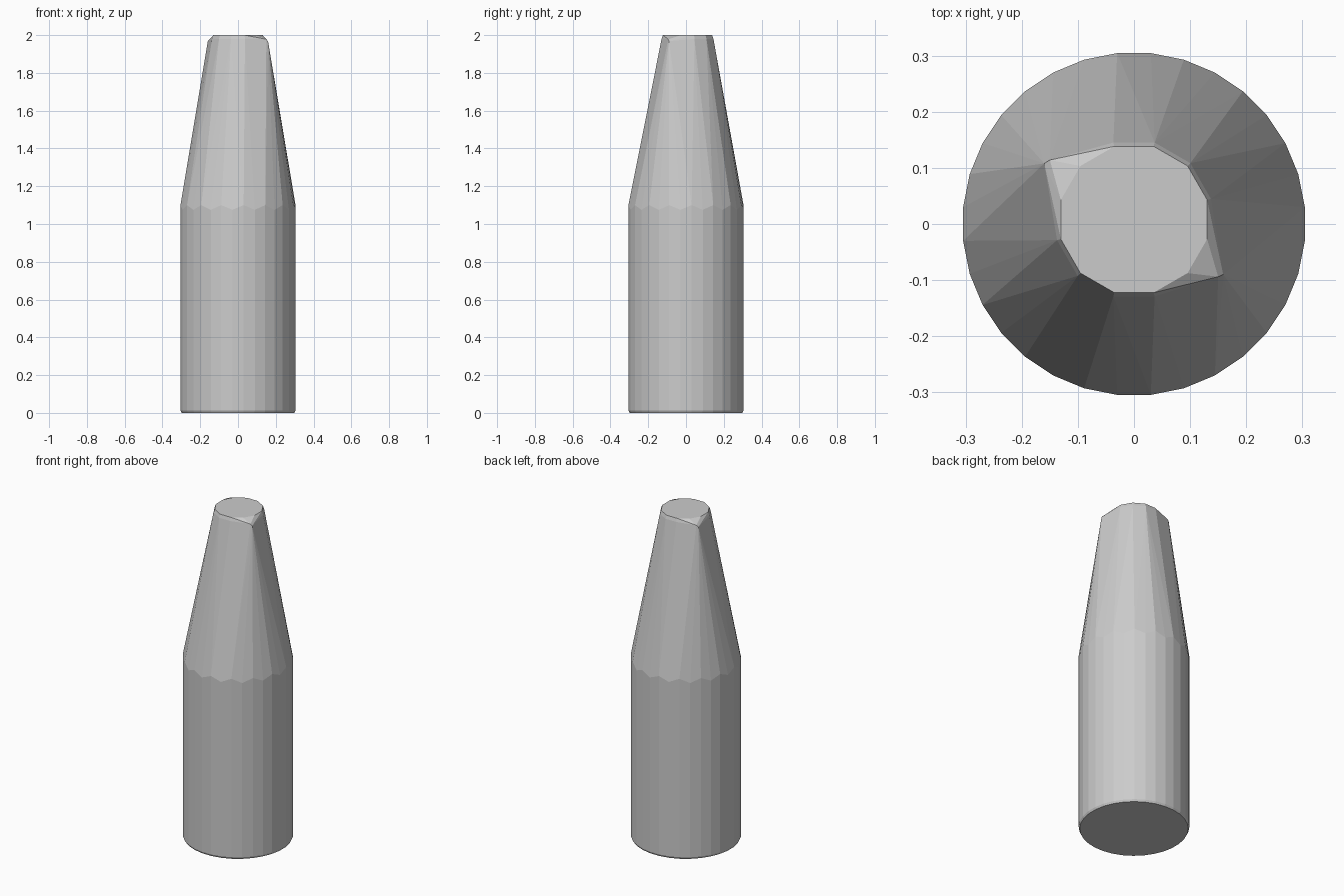
import bpy, bmesh
from math import sin, cos, pi

if "Cube" in bpy.data.objects:
    bpy.data.objects.remove(bpy.data.objects["Cube"])


def ring(bm, sides, radius, z, cy=0.0, drop=0.0):
    """Ring of points with flats facing the axes; every other point may sit lower."""
    for i in range(sides):
        a = (i + 0.5) * 2 * pi / sides
        bm.verts.new((radius * cos(a), cy + radius * sin(a), z - drop * (i % 2)))


bm = bmesh.new()

# Straight body with a tiny bevel at the foot and an uneven shoulder
ring(bm, 32, 0.300, 0.0)
ring(bm, 32, 0.306, 0.012)
ring(bm, 32, 0.306, 1.10, drop=0.025)

# Narrow mouth, slightly off centre
ring(bm, 12, 0.142, 1.98, cy=0.008)
ring(bm, 12, 0.135, 2.0, cy=0.008)

# Two opposite lugs just under the mouth
for p in ((0.159, -0.09, 1.968), (0.150, -0.094, 1.978),
          (-0.16, 0.108, 1.968), (-0.150, 0.114, 1.978)):
    bm.verts.new(p)

# Wrap everything in a taut skin and merge the flat faces
res = bmesh.ops.convex_hull(bm, input=bm.verts[:])
loose = [v for v in bm.verts if not v.link_faces]
bmesh.ops.delete(bm, geom=loose, context='VERTS')
bmesh.ops.dissolve_limit(bm, angle_limit=0.005, verts=bm.verts[:], edges=bm.edges[:])
bmesh.ops.recalc_face_normals(bm, faces=bm.faces[:])

mesh = bpy.data.meshes.new("bottle_body")
bm.to_mesh(mesh)
bm.free()
bpy.context.collection.objects.link(bpy.data.objects.new("bottle_body", mesh))
